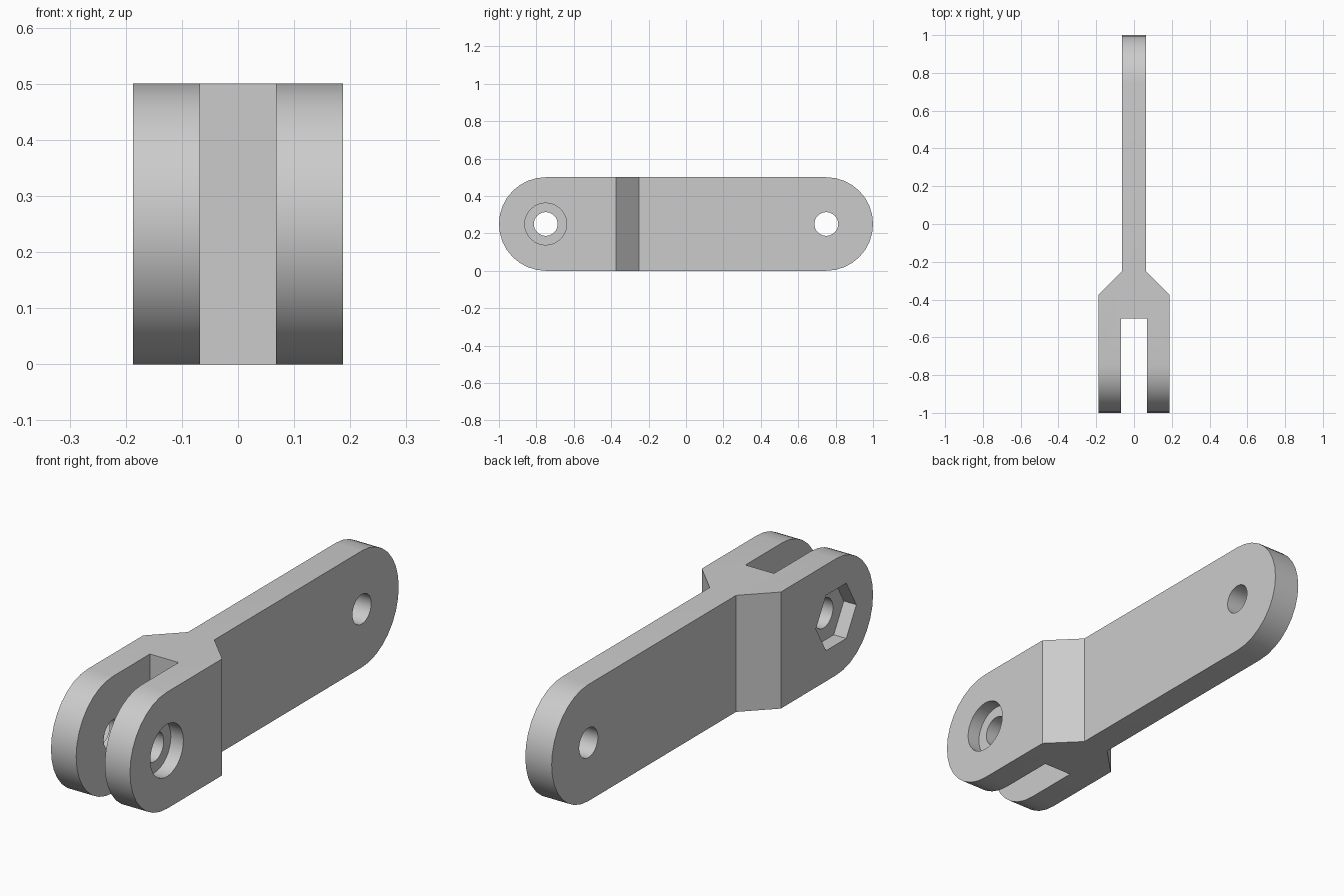
import bpy, bmesh, math
from mathutils import Vector

cube = bpy.data.objects.get("Cube")
if cube:
    bpy.data.objects.remove(cube, do_unlink=True)

metal = bpy.data.materials.new("light_grey")
metal.use_nodes = True
grey = (0.6, 0.6, 0.6, 1)
metal.diffuse_color = grey
metal.node_tree.nodes["Principled BSDF"].inputs["Base Color"].default_value = grey

PIVOT, MID, R = 0.75, 0.25, 0.25


def prism(name, points, direction):
    """Extrude a closed outline along a direction."""
    bm = bmesh.new()
    face = bm.faces.new([bm.verts.new(p) for p in points])
    ext = bmesh.ops.extrude_face_region(bm, geom=[face])
    moved = [v for v in ext["geom"] if isinstance(v, bmesh.types.BMVert)]
    bmesh.ops.translate(bm, verts=moved, vec=Vector(direction))
    bmesh.ops.recalc_face_normals(bm, faces=bm.faces[:])
    mesh = bpy.data.meshes.new(name)
    bm.to_mesh(mesh)
    bm.free()
    mesh.materials.append(metal)
    obj = bpy.data.objects.new(name, mesh)
    bpy.context.collection.objects.link(obj)
    return obj


def arc(x, y, radius, start, sweep, steps):
    """Points of an arc in the side plane, ends included."""
    angles = [start + sweep * i / steps for i in range(steps + 1)]
    return [(x, y + radius * math.cos(a), MID + radius * math.sin(a)) for a in angles]


def bore(name, y, radius, x0, x1, sides):
    return prism(name, arc(x0, y, radius, 0, math.tau, sides)[:-1], (x1 - x0, 0, 0))


# Forked plan outline, right half mirrored to the left
half = [(0.068, -0.5), (0.068, -1.0), (0.1875, -1.0), (0.1875, -0.375),
        (0.0625, -0.25), (0.0625, 1.0)]
plan = half + [(-x, y) for x, y in reversed(half)]
link = prism("clevis_link", [(x, y, 0) for x, y in plan], (0, 0, 2 * R))

# Rounded side silhouette
ends = (arc(-0.3, PIVOT, R, -math.pi / 2, math.pi, 16)
        + arc(-0.3, -PIVOT, R, math.pi / 2, math.pi, 16))
cutters = [
    (prism("rounded_outline", ends, (0.6, 0, 0)), 'INTERSECT'),
    (bore("arm_hole", PIVOT, 0.0635, -0.3, 0.3, 32), 'DIFFERENCE'),
    (bore("fork_hole", -PIVOT, 0.0635, -0.3, 0.3, 32), 'DIFFERENCE'),
    # Hexagonal nut pocket and round bolt head pocket
    (bore("nut_pocket", -PIVOT, 0.137, -0.3, -0.128, 6), 'DIFFERENCE'),
    (bore("head_pocket", -PIVOT, 0.112, 0.128, 0.3, 32), 'DIFFERENCE'),
]
bpy.context.view_layer.objects.active = link
link.select_set(True)
for cutter, operation in cutters:
    mod = link.modifiers.new(cutter.name, 'BOOLEAN')
    mod.operation = operation
    mod.solver = 'EXACT'
    mod.object = cutter
    bpy.ops.object.modifier_apply(modifier=mod.name)
    bpy.data.objects.remove(cutter, do_unlink=True)

bpy.ops.object.shade_smooth_by_angle(angle=math.radians(30))
